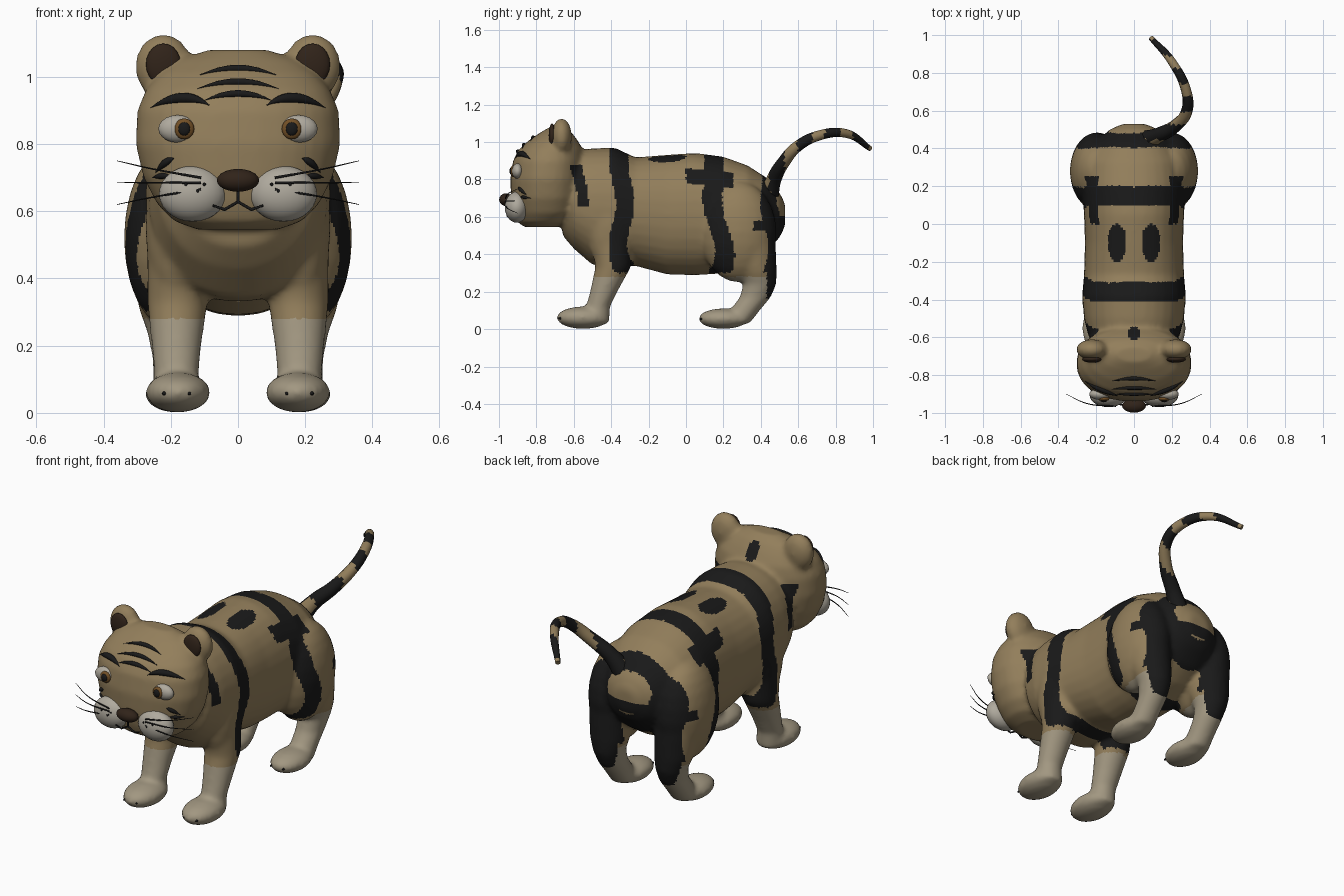
import bpy, bmesh, math
from mathutils import Vector, Matrix
from mathutils.bvhtree import BVHTree

if "Cube" in bpy.data.objects:
    bpy.data.objects.remove(bpy.data.objects["Cube"])


def material(name, rgb):
    m = bpy.data.materials.new(name)
    m.diffuse_color = (*rgb, 1)
    m.use_nodes = True
    m.node_tree.nodes["Principled BSDF"].inputs["Base Color"].default_value = m.diffuse_color
    return m


TAN = material("tan", (0.29, 0.21, 0.105))
PALE = material("pale", (0.36, 0.31, 0.22))
CREAM = material("cream", (0.43, 0.40, 0.34))
BLACK = material("black", (0.01, 0.01, 0.01))
BROWN = material("dark_brown", (0.03, 0.017, 0.01))
AMBER = material("amber", (0.17, 0.08, 0.02))


def add_object(name, mesh, mats):
    ob = bpy.data.objects.new(name, mesh)
    bpy.context.collection.objects.link(ob)
    for m in mats:
        mesh.materials.append(m)
    return ob


def baked(ob):
    # Replace a curve or modified object by its final mesh
    bpy.context.view_layer.update()
    dg = bpy.context.evaluated_depsgraph_get()
    mesh = bpy.data.meshes.new_from_object(ob.evaluated_get(dg))
    name = ob.name
    bpy.data.objects.remove(ob)
    mesh.materials.clear()
    for p in mesh.polygons:
        p.use_smooth = True
    return name, mesh


def ball(bm, c, r, seg=24):
    mat = Matrix.Translation(c) @ Matrix.Diagonal((*r, 1))
    bmesh.ops.create_uvsphere(bm, u_segments=seg, v_segments=seg // 2, radius=1, matrix=mat)


def loft(bm, rings, axis, power=2.0, n=32):
    # Each ring: (position along axis, centre a, centre b, radius a, radius b)
    loops = []
    for pos, ca, cb, ra, rb in rings:
        loop = []
        for i in range(n):
            t = 2 * math.pi * i / n
            c, s = math.cos(t), math.sin(t)
            a = ca + ra * math.copysign(abs(c) ** (2 / power), c)
            b = cb + rb * math.copysign(abs(s) ** (2 / power), s)
            loop.append(bm.verts.new((a, pos, b) if axis == "y" else (a, b, pos)))
        loops.append(loop)
    faces = [bm.faces.new((p[i], p[(i + 1) % n], q[(i + 1) % n], q[i]))
             for p, q in zip(loops, loops[1:]) for i in range(n)]
    faces += [bm.faces.new(loops[0]), bm.faces.new(loops[-1])]
    bmesh.ops.recalc_face_normals(bm, faces=faces)


def blob(name, c, r, mat, seg=20):
    bm = bmesh.new()
    ball(bm, c, r, seg)
    for f in bm.faces:
        f.smooth = True
    mesh = bpy.data.meshes.new(name)
    bm.to_mesh(mesh)
    return add_object(name, mesh, [mat])


def tube(name, pts, radii, mats, smooth=False):
    cu = bpy.data.curves.new(name, "CURVE")
    cu.dimensions = "3D"
    cu.bevel_depth = 1.0
    cu.bevel_resolution = 3
    cu.use_fill_caps = True
    cu.resolution_u = 10
    sp = cu.splines.new("BEZIER")
    sp.bezier_points.add(len(pts) - 1)
    for bp, p, r in zip(sp.bezier_points, pts, radii):
        bp.co, bp.radius = p, r
        bp.handle_left_type = bp.handle_right_type = "AUTO" if smooth else "VECTOR"
    ob = bpy.data.objects.new(name, cu)
    bpy.context.collection.objects.link(ob)
    return add_object(*baked(ob), mats)


# Body, head, ears and legs, fused into one skin
bm = bmesh.new()
torso = [(-.66, .68, .17, .18), (-.60, .69, .24, .26), (-.50, .655, .265, .312),
         (-.38, .65, .275, .32), (-.27, .628, .265, .29), (-.10, .612, .26, .32),
         (.05, .615, .265, .327), (.20, .61, .275, .312), (.33, .61, .26, .265),
         (.43, .61, .20, .20), (.50, .61, .13, .12), (.53, .61, .06, .06)]
loft(bm, [(y, 0, zc, hw, hh) for y, zc, hw, hh in torso], "y", 2.2)
head = [(.545, .12, -.86, -.68), (.57, .19, -.90, -.62), (.62, .24, -.92, -.57),
        (.70, .282, -.935, -.55), (.80, .305, -.94, -.54), (.90, .30, -.925, -.54),
        (.96, .275, -.895, -.55), (1.01, .235, -.84, -.58), (1.05, .18, -.78, -.61),
        (1.08, .09, -.73, -.65)]
loft(bm, [(z, 0, (a + b) / 2, hw, (b - a) / 2) for z, hw, a, b in head], "z", 2.2)
front = [(.03, .18, -.48, .07, .07), (.12, .183, -.47, .066, .064), (.20, .183, -.44, .074, .073),
         (.33, .18, -.39, .09, .095), (.60, .18, -.40, .09, .12)]
rear = [(.03, .185, .26, .07, .08), (.10, .185, .315, .068, .08), (.17, .185, .37, .07, .083),
        (.24, .19, .395, .08, .088), (.31, .195, .38, .1, .105), (.45, .20, .33, .12, .15)]
for s in (-1, 1):
    for leg in (front, rear):
        loft(bm, [(z, s * x, y, rx, ry) for z, x, y, rx, ry in leg], "z")
    ball(bm, (s * .178, -.55, .061), (.097, .143, .060))
    ball(bm, (s * .185, .20, .056), (.092, .135, .055))
    ball(bm, (s * .185, -.40, .55), (.09, .13, .25))
    ball(bm, (s * .20, .28, .52), (.14, .205, .27))
    ball(bm, (s * .222, -.665, 1.03), (.085, .055, .098))
mesh = bpy.data.meshes.new("body")
bm.to_mesh(mesh)
body = add_object("body", mesh, [])
rm = body.modifiers.new("fuse", "REMESH")
rm.mode, rm.voxel_size, rm.use_smooth_shade = "VOXEL", 0.013, True
sm = body.modifiers.new("soften", "SMOOTH")
sm.factor, sm.iterations = 0.5, 8
body = add_object(*baked(body), [TAN, PALE, BLACK])


# Coat markings
def marking(x, y, z):
    ax, w = abs(x), .02 * math.sin(14 * z + 6 * abs(x))
    if z > .3:
        if (abs(y + .345 + w) < .05
                or abs(y + .57 + w) < .03 and .66 < z < .88 and ax > .15
                or abs(y - .17 - w - .1 * (.6 - z)) < .052
                or abs(y - .46 - w) < .04
                or abs(z - .82 + .1 * y) < .04 and 0 < y < .25
                or y > .36 and abs(z - .56 - w) < .035
                or z > .8 and ((ax - .09) / .05) ** 2 + ((y + .1) / .1) ** 2 < 1
                or z > .93 and x * x + (y + .58) ** 2 < .0012):
            return 2
        return 0
    if y > .43 and z > .16:
        return 2
    return 1 if z < .28 else 0


for p in body.data.polygons:
    p.material_index = marking(*p.center)

# Tail with dark rings
tail = tube("tail", [(.06, .44, .70), (.13, .47, .80), (.22, .52, .89), (.28, .60, .98),
                     (.275, .71, 1.035), (.20, .86, 1.045), (.09, .985, .965)],
            [.055, .04, .034, .03, .027, .023, .014], [TAN, BLACK], True)
for p in tail.data.polygons:
    p.material_index = int(math.sin(p.center.y * 42) > -.2)

# Face details are laid on the skin seen from the front
bvh = BVHTree.FromPolygons([v.co for v in body.data.vertices],
                           [tuple(p.vertices) for p in body.data.polygons])


def on_face(x, z):
    hit = bvh.ray_cast(Vector((x, -2, z)), Vector((0, 1, 0)))[0]
    return hit if hit else Vector((x, -.75, z))


def stroke(name, ends, r):
    (x0, z0), (x1, z1), (x2, z2) = ends
    pts, radii = [], []
    for i in range(13):
        t = i / 12
        a, b, c = (1 - t) * (1 - 2 * t), 4 * t * (1 - t), t * (2 * t - 1)
        pts.append(on_face(a * x0 + b * x1 + c * x2, a * z0 + b * z1 + c * z2))
        radii.append(max(.001, r * math.sin(math.pi * t)))
    tube(name, pts, radii, [BLACK])


for w, z in ((.115, 1.005), (.12, .965), (.10, .93)):
    stroke("forehead_stripe", [(-w, z), (0, z + .02), (w, z)], .011)

for s in (-1, 1):
    stroke("eyebrow", [(s * .085, .915), (s * .165, .937), (s * .26, .908)], .016)
    stroke("cheek_stripe", [(s * .19, .757), (s * .215, .745), (s * .245, .715)], .011)
    stroke("cheek_stripe", [(s * .20, .705), (s * .225, .705), (s * .255, .70)], .009)
    # Eyes
    e = on_face(s * .18, .845)
    blob("eye_white", e, (.057, .03, .041), CREAM)
    blob("iris", (s * .16, e.y - .024, .845), (.03, .014, .031), AMBER)
    blob("pupil", (s * .16, e.y - .034, .845), (.018, .009, .020), BLACK)
    blob("inner_ear", (s * .222, -.716, 1.037), (.052, .018, .062), BROWN)
    # Muzzle, mouth and whiskers
    blob("muzzle", (s * .135, -.905, .652), (.10, .064, .083), CREAM, 28)
    tube("mouth", [(0, -.96, .67), (0, -.957, .628), (s * .04, -.955, .605), (s * .075, -.957, .617)],
         [.005, .005, .005, .003], [BLACK])
    for z0, z1 in ((.70, .75), (.685, .685), (.665, .62)):
        tube("whisker", [(s * .11, -.965, z0), (s * .25, -.95, (z0 + z1) / 2), (s * .36, -.90, z1)],
             [.004, .0025, .001], [BLACK], True)
    for x, z in ((.10, .68), (.12, .66), (.155, .68)):
        blob("whisker_spot", (s * x, -.966, z), (.005, .004, .005), BLACK, 8)
    # Claws
    for x in (.145, .22):
        blob("front_claw", (s * x, -.672, .058), (.006, .012, .006), BLACK, 8)
        blob("rear_claw", (s * x, .083, .054), (.006, .012, .006), BLACK, 8)

blob("nose", (0, -.962, .692), (.063, .037, .034), BROWN)
